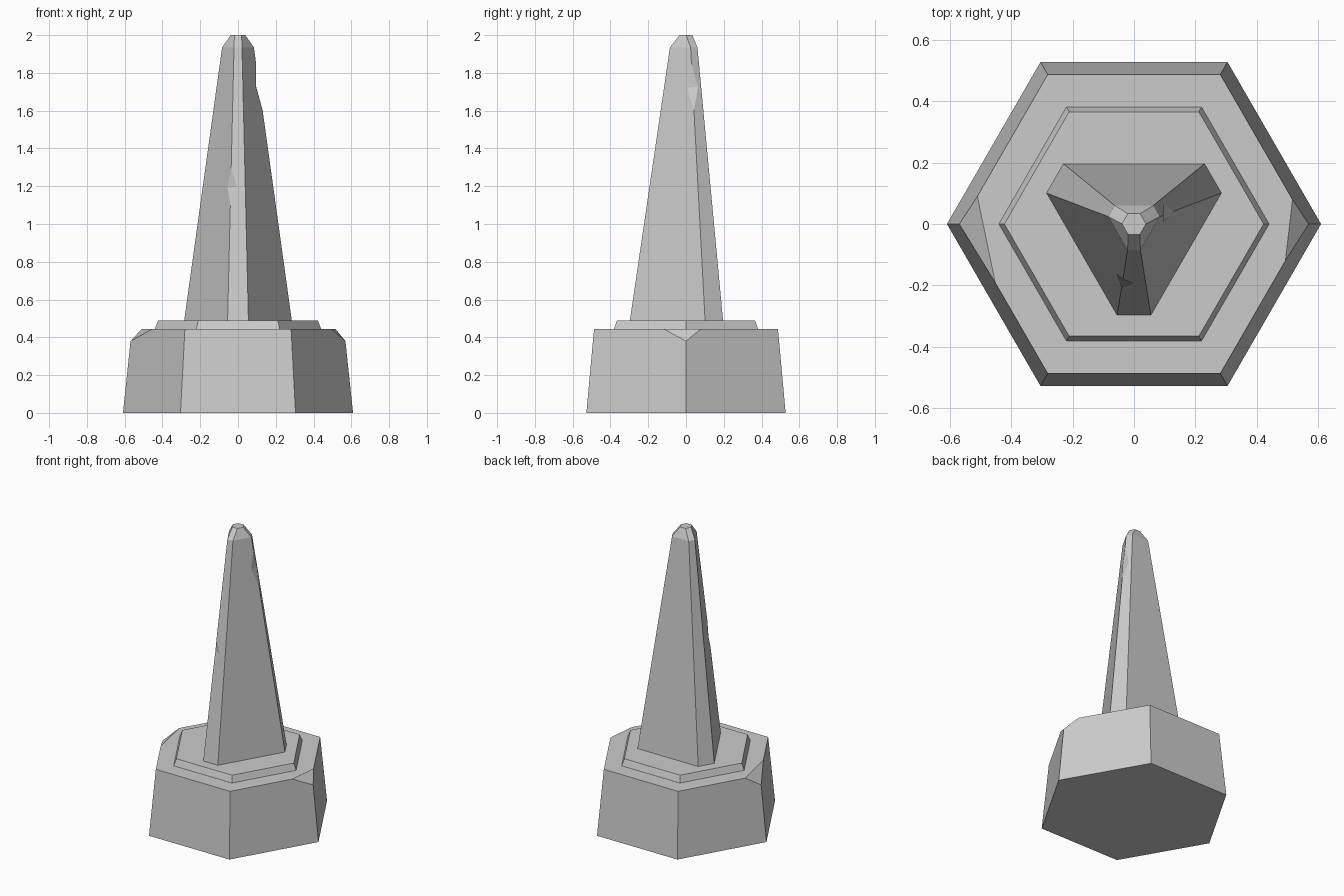
import bpy, bmesh, math
from mathutils import Vector, Matrix

if "Cube" in bpy.data.objects:
    bpy.data.objects.remove(bpy.data.objects["Cube"])


def loft(name, rings):
    """Closed solid through rings [(points_xy, z), ...] of equal length."""
    bm = bmesh.new()
    loops = [[bm.verts.new((x, y, z)) for x, y in pts] for pts, z in rings]
    n = len(loops[0])
    for a, b in zip(loops, loops[1:]):
        for i in range(n):
            j = (i + 1) % n
            bm.faces.new((a[i], a[j], b[j], b[i]))
    bm.faces.new(loops[0][::-1])
    bm.faces.new(loops[-1])
    bmesh.ops.recalc_face_normals(bm, faces=bm.faces)
    return finish(name, bm)


def finish(name, bm):
    me = bpy.data.meshes.new(name)
    bm.to_mesh(me)
    bm.free()
    ob = bpy.data.objects.new(name, me)
    bpy.context.collection.objects.link(ob)
    return ob


def hexagon(r):
    return [(r * math.cos(math.radians(60 * i)), r * math.sin(math.radians(60 * i))) for i in range(6)]


def clipped_triangle(half, dist):
    """Triangle with blunt corners, starting at the +x corner, one blunt side facing -y."""
    pts = []
    for a in (120, 240, 0):
        c, s = math.cos(math.radians(a)), math.sin(math.radians(a))
        for x in (-half, half):
            pts.append((x * c + dist * s, x * s - dist * c))
    return pts


def slice_corner(ob, p, q, r):
    """Cut off the part of a solid lying above/outside the plane p, q, r."""
    p, q, r = Vector(p), Vector(q), Vector(r)
    n = (q - p).cross(r - p).normalized()
    if n.z < 0:
        n = -n
    bm = bmesh.new()
    bm.from_mesh(ob.data)
    bmesh.ops.bisect_plane(bm, geom=bm.verts[:] + bm.edges[:] + bm.faces[:], dist=1e-5,
                           plane_co=p, plane_no=n, clear_outer=True)
    bmesh.ops.holes_fill(bm, edges=[e for e in bm.edges if e.is_boundary], sides=0)
    bmesh.ops.recalc_face_normals(bm, faces=bm.faces)
    bm.to_mesh(ob.data)
    bm.free()


# Hexagonal base with two chipped corners
base = loft("base", [(hexagon(0.609), 0), (hexagon(0.562), 0.445)])
slice_corner(base, (-0.51, 0.09, 0.445), (-0.452, -0.19, 0.445), (-0.569, 0, 0.38))
slice_corner(base, (0.516, 0.08, 0.445), (0.493, -0.12, 0.445), (0.569, 0, 0.38))

# Low step
loft("step", [(hexagon(0.44), 0.445), (hexagon(0.422), 0.49)])

# Tapering spire with bevelled tip
low, high = clipped_triangle(0.055, 0.297), clipped_triangle(0.021, 0.085)
spire = loft("spire", [(low, 0.49), (high, 1.935), (clipped_triangle(0.019, 0.034), 2.0)])

# Chips along the spire edges: (outward angle of the edge, height, half length)
for angle, z, length in ((0, 1.73, 0.32), (60, 0.78, 0.25), (180, 1.48, 0.3), (240, 1.2, 0.25)):
    out = Vector((math.cos(math.radians(angle)), math.sin(math.radians(angle)), 0))
    a = Vector((*max(low, key=lambda v: Vector(v).dot(out.xy)), 0.49))
    b = Vector((*max(high, key=lambda v: Vector(v).dot(out.xy)), 1.935))
    # the edge whose two faces share this outward direction
    centre = a.lerp(b, (z - 0.49) / (1.935 - 0.49)) + out * 0.026
    bm = bmesh.new()
    bmesh.ops.create_uvsphere(bm, u_segments=4, v_segments=2, radius=1)
    turn = (b - a).to_track_quat('Z', 'Y').to_matrix().to_4x4()
    local = turn.inverted().to_3x3() @ out
    spin = Matrix.Rotation(math.atan2(local.y, local.x) + math.pi / 4, 4, 'Z')
    scale = Matrix.Diagonal((0.06, 0.06, length, 1))
    bm.transform(Matrix.Translation(centre) @ turn @ spin @ scale)
    bmesh.ops.recalc_face_normals(bm, faces=bm.faces)
    cutter = finish("chip_cutter", bm)
    cutter.hide_render = True
    mod = spire.modifiers.new("chip", 'BOOLEAN')
    mod.operation, mod.solver, mod.object = 'DIFFERENCE', 'EXACT', cutter
    bpy.context.view_layer.objects.active = spire
    bpy.ops.object.modifier_apply(modifier=mod.name)
    bpy.data.objects.remove(cutter)
